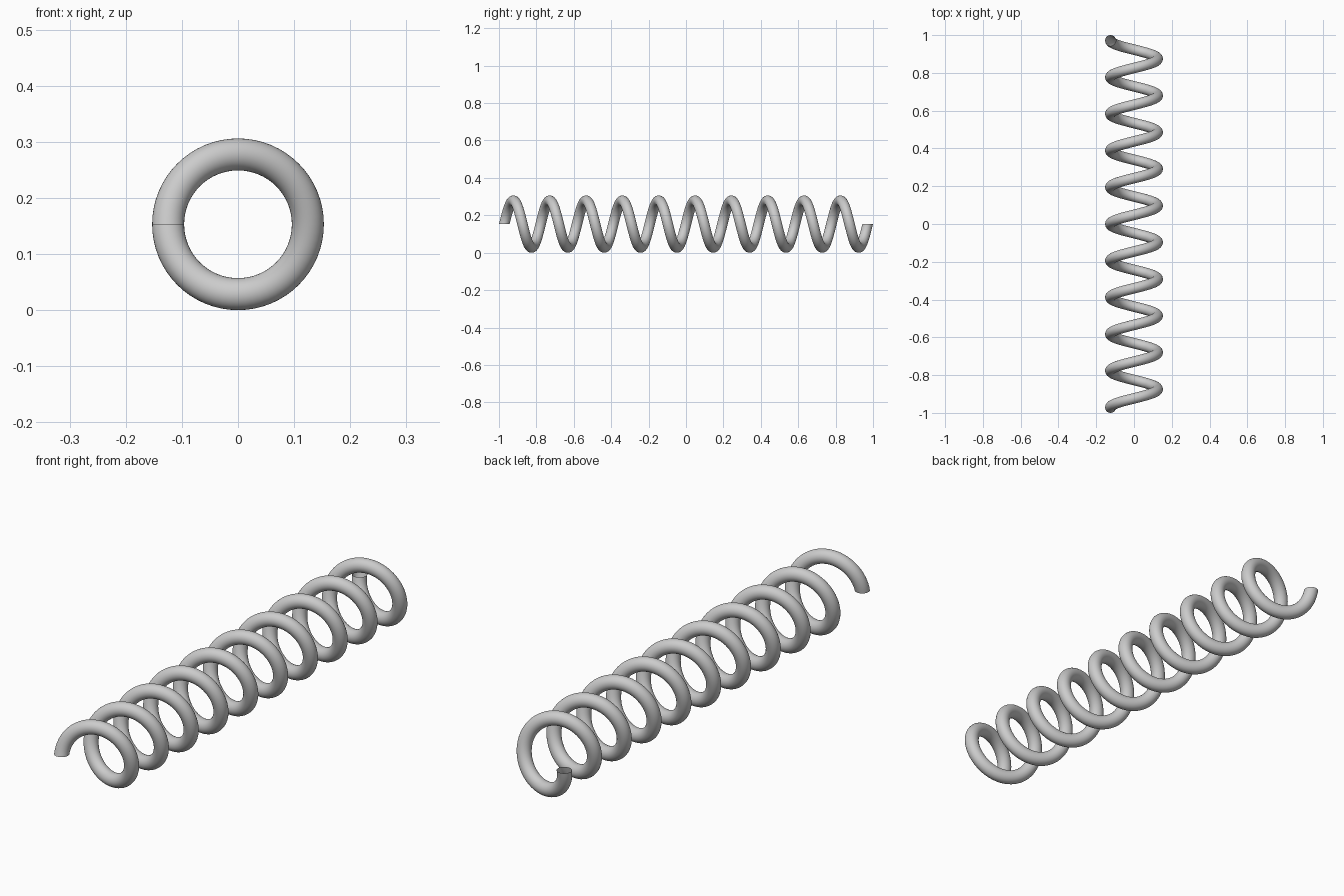
import bpy, bmesh
from math import sin, cos, pi

if "Cube" in bpy.data.objects:
    bpy.data.objects.remove(bpy.data.objects["Cube"])

COIL_R, WIRE_R = 0.1245, 0.0285      # coil centre-line radius, wire radius
TURNS, STEPS, SIDES = 10, 64, 32
START = -1 + WIRE_R                  # y of the first wire centre
TRAVEL = -2 * START                  # total advance along y
CENTRE_Z = COIL_R + WIRE_R

bm = bmesh.new()


def ring(i):
    """Circular wire section, swept around the y axis while advancing."""
    a = 2 * pi * i / STEPS
    y = START + TRAVEL * i / (STEPS * TURNS)
    verts = []
    for j in range(SIDES):
        b = 2 * pi * j / SIDES
        r = COIL_R + WIRE_R * cos(b)
        verts.append(bm.verts.new((-r * cos(a), y + WIRE_R * sin(b),
                                   CENTRE_Z + r * sin(a))))
    return verts


# Wire: join consecutive sections, tube ends stay open
rings = [ring(i) for i in range(STEPS * TURNS + 1)]
for p, q in zip(rings, rings[1:]):
    for j in range(SIDES):
        k = (j + 1) % SIDES
        bm.faces.new((p[j], q[j], q[k], p[k])).smooth = True

mesh = bpy.data.meshes.new("coil_spring")
bm.to_mesh(mesh)
bm.free()
bpy.context.collection.objects.link(bpy.data.objects.new("coil_spring", mesh))
